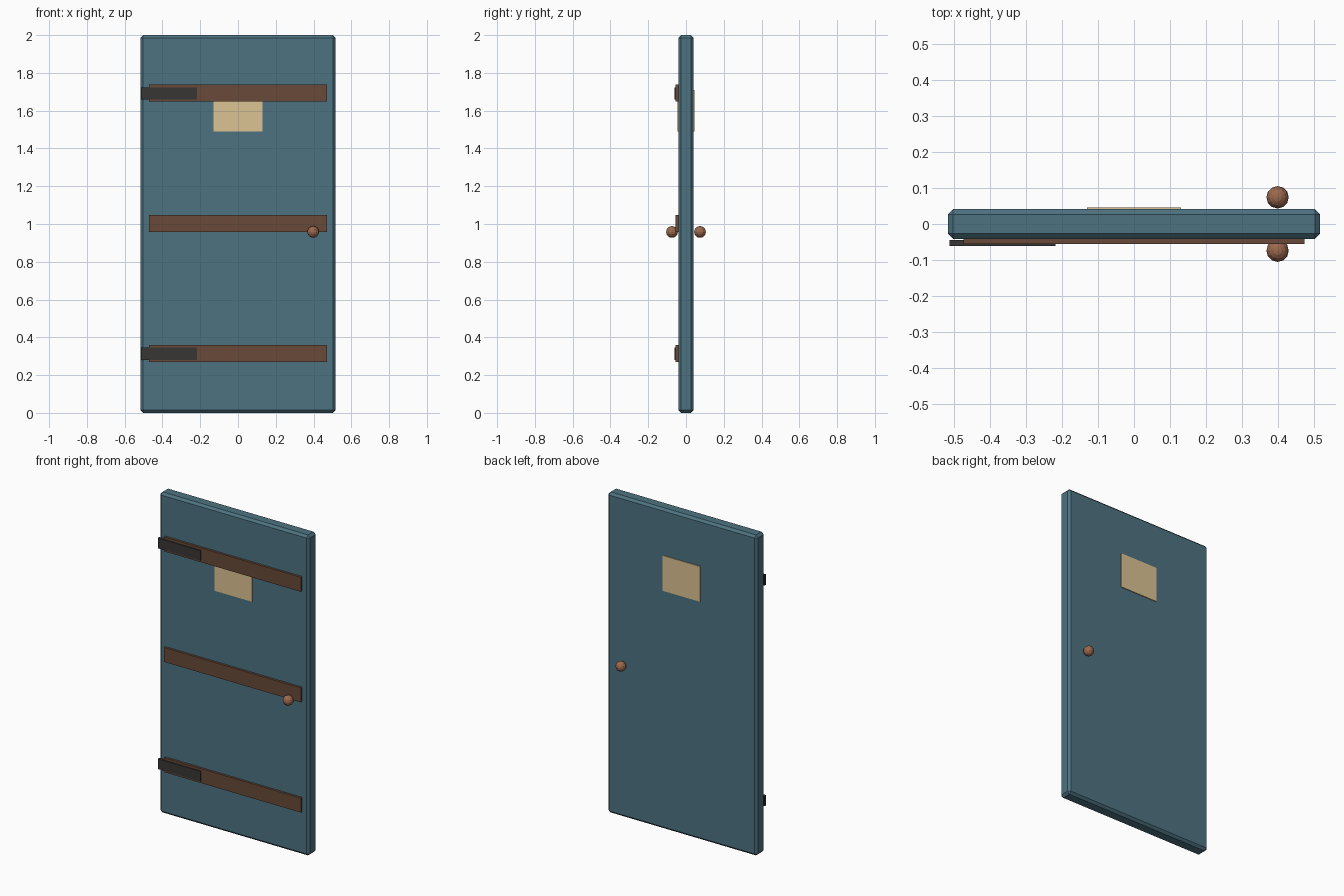
import bpy

if "Cube" in bpy.data.objects:
    bpy.data.objects.remove(bpy.data.objects["Cube"])


def material(name, rgb):
    m = bpy.data.materials.new(name)
    m.diffuse_color = (*rgb, 1)
    m.use_nodes = True
    m.node_tree.nodes["Principled BSDF"].inputs["Base Color"].default_value = m.diffuse_color
    return m


PAINT = material("blue_paint", (0.075, 0.17, 0.22))
WOOD = material("brown_wood", (0.14, 0.068, 0.04))
IRON = material("dark_iron", (0.04, 0.037, 0.036))
PANE = material("cream_pane", (0.72, 0.55, 0.29))
COPPER = material("copper", (0.33, 0.14, 0.075))


def box(name, lo, hi, mat, bevel=0):
    bpy.ops.mesh.primitive_cube_add(
        size=1, location=[(a + b) / 2 for a, b in zip(lo, hi)])
    ob = bpy.context.object
    ob.name = name
    ob.scale = [b - a for a, b in zip(lo, hi)]
    bpy.ops.object.transform_apply(location=False, rotation=False, scale=True)
    ob.data.materials.append(mat)
    if bevel:
        mod = ob.modifiers.new("chamfer", 'BEVEL')
        mod.width = bevel
        mod.segments = 1
    return ob


# Door slab with chamfered edges
box("door_slab", (-0.516, -0.041, 0), (0.516, 0.041, 2), PAINT, 0.014)

# Horizontal battens across the front
for i, z in enumerate((0.315, 1.003, 1.693)):
    box(f"batten_{i + 1}", (-0.472, -0.055, z - 0.045),
        (0.472, -0.037, z + 0.045), WOOD)

# Hinge straps over the top and bottom battens
for name, z in (("lower", 0.313), ("upper", 1.691)):
    box(f"{name}_hinge_strap", (-0.511, -0.061, z - 0.032),
        (-0.217, -0.045, z + 0.032), IRON)

# Small window pane passing through the slab
box("window_pane", (-0.13, -0.046, 1.49), (0.13, 0.046, 1.71), PANE)

# Faceted knobs, one on each side
for name, y in (("front", -0.074), ("back", 0.074)):
    bpy.ops.mesh.primitive_uv_sphere_add(
        segments=12, ring_count=8, radius=0.031, location=(0.398, y, 0.958))
    knob = bpy.context.object
    knob.name = f"{name}_knob"
    knob.data.materials.append(COPPER)
